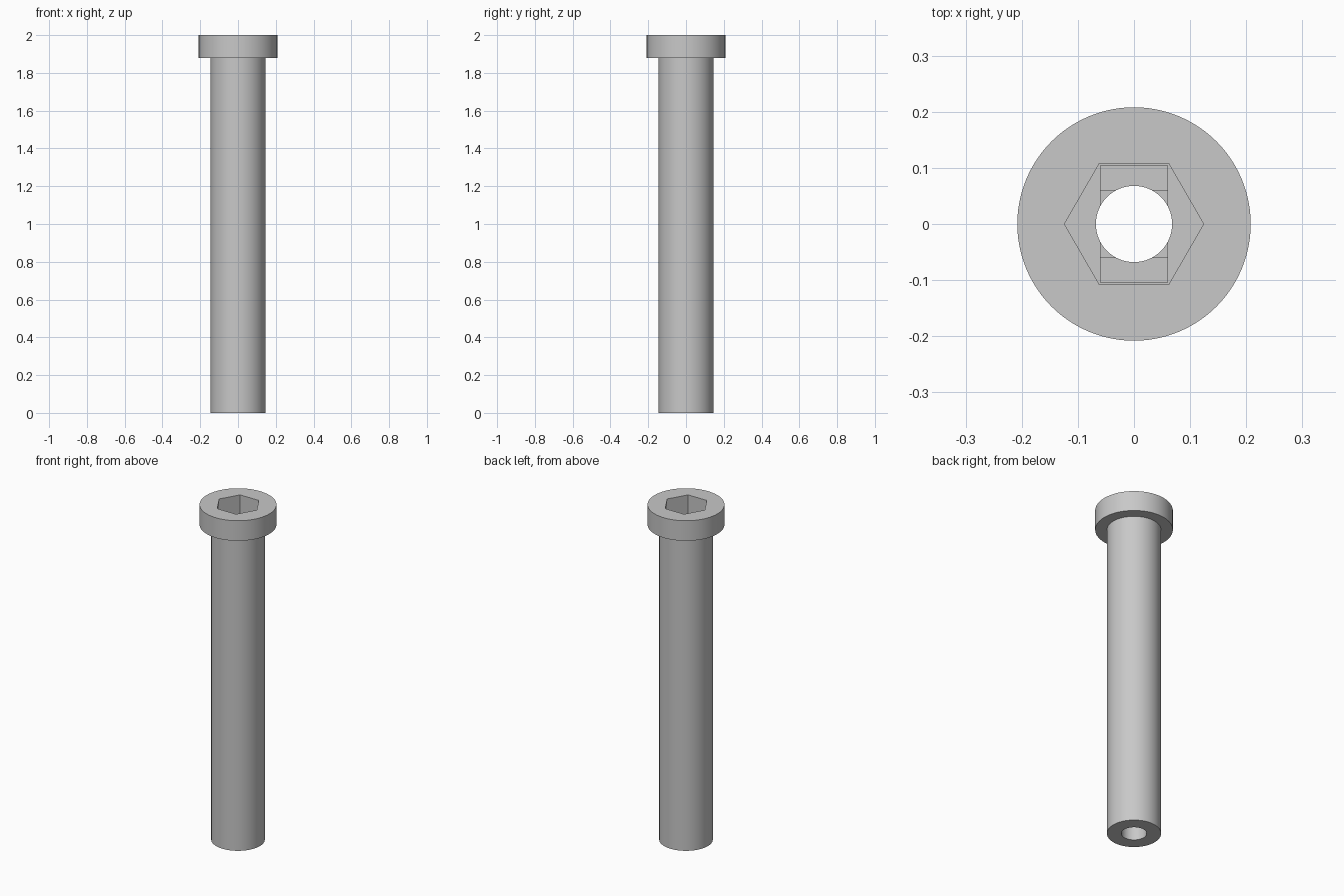
import bpy, bmesh, math
from mathutils import Matrix

SEGMENTS = 96
HEIGHT, HEAD_BASE = 2.0, 1.88
HEAD_R, SHANK_R, BORE_R = 0.208, 0.145, 0.068
HEX_R, SLOT_X, SLOT_Y = 0.124, 0.06, 0.104
SOCKET_FLOOR, STEP = 1.88, 0.015

if "Cube" in bpy.data.objects:
    bpy.data.objects.remove(bpy.data.objects["Cube"], do_unlink=True)

# Single grey material
steel = bpy.data.materials.new("plain_grey")
steel.use_nodes = True
grey = (0.58, 0.58, 0.58, 1)
steel.diffuse_color = grey
steel.node_tree.nodes["Principled BSDF"].inputs["Base Color"].default_value = grey


def finish(name, bm):
    bmesh.ops.recalc_face_normals(bm, faces=bm.faces)
    mesh = bpy.data.meshes.new(name)
    bm.to_mesh(mesh)
    bm.free()
    mesh.materials.append(steel)
    obj = bpy.data.objects.new(name, mesh)
    bpy.context.collection.objects.link(obj)
    return obj


def prism(name, radius, sides, z0, z1):
    bm = bmesh.new()
    bmesh.ops.create_cone(bm, cap_ends=True, segments=sides, radius1=radius,
                          radius2=radius, depth=z1 - z0,
                          matrix=Matrix.Translation((0, 0, (z0 + z1) / 2)))
    if sides == 6:  # corners of the hexagon point along x
        bmesh.ops.rotate(bm, verts=bm.verts, matrix=Matrix.Rotation(math.pi / 2, 3, 'Z'))
    return finish(name, bm)


def block(name, half_x, half_y, z0, z1):
    bm = bmesh.new()
    bmesh.ops.create_cube(bm, size=2)
    bmesh.ops.scale(bm, vec=(half_x, half_y, (z1 - z0) / 2), verts=bm.verts)
    bmesh.ops.translate(bm, vec=(0, 0, (z0 + z1) / 2), verts=bm.verts)
    return finish(name, bm)


# Head and shank turned from one profile
bm = bmesh.new()
profile = [(0, 0), (SHANK_R, 0), (SHANK_R, HEAD_BASE), (HEAD_R, HEAD_BASE),
           (HEAD_R, HEIGHT), (0, HEIGHT)]
verts = [bm.verts.new((r, 0, z)) for r, z in profile]
edges = [bm.edges.new(pair) for pair in zip(verts, verts[1:])]
bmesh.ops.spin(bm, geom=verts + edges, cent=(0, 0, 0), axis=(0, 0, 1),
               angle=math.tau, steps=SEGMENTS)
bmesh.ops.remove_doubles(bm, verts=bm.verts, dist=0.0001)
bmesh.ops.dissolve_limit(bm, angle_limit=0.01, verts=bm.verts, edges=bm.edges)
screw = finish("socket_screw", bm)

# Hex socket, two bridging steps under it, and the through bore
cutters = [
    prism("hex_cutter", HEX_R, 6, SOCKET_FLOOR, HEIGHT + 0.1),
    block("slot_cutter", SLOT_X, SLOT_Y, SOCKET_FLOOR - STEP, HEIGHT - 0.05),
    block("square_cutter", SLOT_X, SLOT_X, SOCKET_FLOOR - 2 * STEP, HEIGHT - 0.04),
    prism("bore_cutter", BORE_R, 64, -0.1, HEIGHT + 0.2),
]
bpy.ops.object.select_all(action='DESELECT')
bpy.context.view_layer.objects.active = screw
screw.select_set(True)
for cutter in cutters:
    cutter.hide_render = True
    mod = screw.modifiers.new(cutter.name, 'BOOLEAN')
    mod.operation = 'DIFFERENCE'
    mod.solver = 'EXACT'
    mod.object = cutter
    bpy.ops.object.modifier_apply(modifier=mod.name)
    bpy.data.objects.remove(cutter, do_unlink=True)

bpy.ops.object.shade_smooth_by_angle(angle=math.radians(30))
